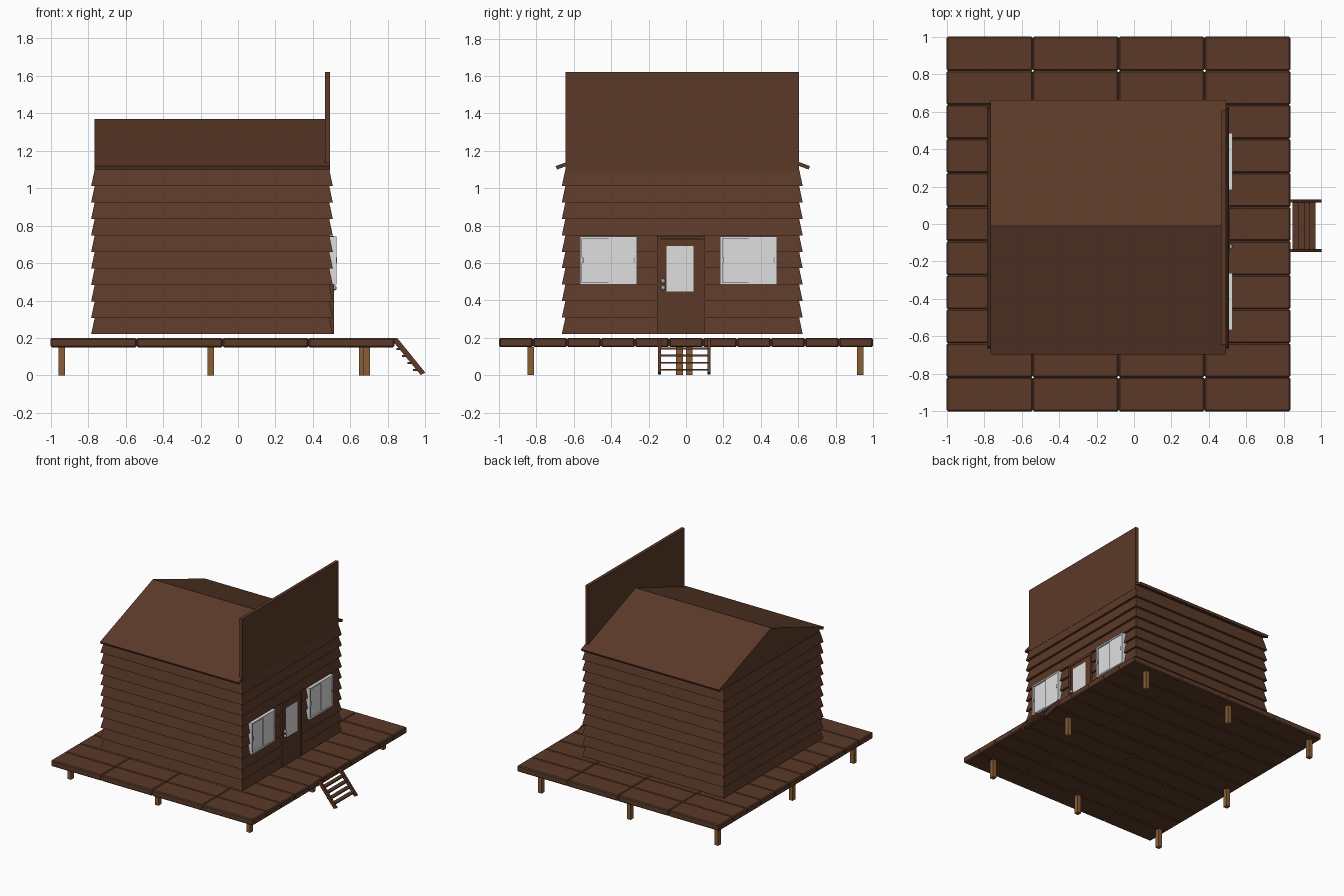
import bpy, bmesh, math
from mathutils import Matrix, Vector

if "Cube" in bpy.data.objects:
    bpy.data.objects.remove(bpy.data.objects["Cube"])


def material(name, rgb):
    m = bpy.data.materials.new(name)
    m.diffuse_color = (*rgb, 1)
    m.use_nodes = True
    m.node_tree.nodes["Principled BSDF"].inputs["Base Color"].default_value = m.diffuse_color
    return m


BROWN = material("dark brown wood", (0.105, 0.042, 0.022))
TAN = material("tan post wood", (0.25, 0.11, 0.035))
GLASS = material("pale grey glass", (0.74, 0.74, 0.74))
METAL = material("grey metal", (0.4, 0.4, 0.4))


def finish(name, bm, mat):
    bmesh.ops.recalc_face_normals(bm, faces=bm.faces)
    me = bpy.data.meshes.new(name)
    bm.to_mesh(me)
    bm.free()
    me.materials.append(mat)
    ob = bpy.data.objects.new(name, me)
    bpy.context.collection.objects.link(ob)
    return ob


def add_box(bm, x, y, z):
    """Box from (min, max) pairs."""
    size = Matrix.Diagonal((x[1] - x[0], y[1] - y[0], z[1] - z[0], 1))
    pos = Matrix.Translation((sum(x) / 2, sum(y) / 2, sum(z) / 2))
    return bmesh.ops.create_cube(bm, size=1, matrix=pos @ size)["verts"]


def boxes(name, mat, *specs):
    bm = bmesh.new()
    for s in specs:
        add_box(bm, *s)
    return finish(name, bm, mat)


def prism(name, mat, pts, axis, lo, hi):
    """Extrude a profile: axis 'x' takes (y, z) points, 'y' takes (x, z)."""
    bm = bmesh.new()
    put = (lambda p, d: (d, p[0], p[1])) if axis == "x" else (lambda p, d: (p[0], d, p[1]))
    f = bm.faces.new([bm.verts.new(put(p, lo)) for p in pts])
    g = bmesh.ops.extrude_face_region(bm, geom=[f])["geom"]
    vec = Vector((hi - lo, 0, 0)) if axis == "x" else Vector((0, hi - lo, 0))
    bmesh.ops.translate(bm, vec=vec, verts=[v for v in g if isinstance(v, bmesh.types.BMVert)])
    return finish(name, bm, mat)


# Deck: 4 x 11 planks with eased corners
bm = bmesh.new()
PX, PY = 1.835 / 4, 2 / 11
for i in range(4):
    for j in range(11):
        x0, y0 = -1 + i * PX, -1 + j * PY
        add_box(bm, (x0, x0 + PX), (y0, y0 + PY), (0.15, 0.2))
bmesh.ops.bevel(bm, geom=bm.edges[:], offset=0.007, segments=1, affect='EDGES')
finish("deck_planks", bm, BROWN)

# Posts under the deck edge
for n, (x, y) in enumerate([(-0.94, -0.83), (-0.145, -0.83), (0.687, -0.83),
                            (-0.94, -0.035), (0.663, 0.018),
                            (-0.94, 0.932), (-0.145, 0.932), (0.663, 0.932)]):
    boxes(f"deck_post_{n + 1}", TAN,
          ((x - 0.017, x + 0.017), (y - 0.018, y + 0.018), (0, 0.152)))

# Stairs: two sloping stringers and flat treads
for side, y in (("front", -0.15), ("back", 0.114)):
    prism(f"stair_stringer_{side}", BROWN,
          [(0.833, 0.2), (0.85, 0.2), (1.0, 0.015), (0.975, 0.003), (0.833, 0.175)],
          "y", y, y + 0.016)
bm = bmesh.new()
for k in range(4):
    x, z = 0.862 + 0.0295 * k, 0.142 - 0.0375 * k
    add_box(bm, (x - 0.016, x + 0.018), (-0.136, 0.116), (z - 0.005, z + 0.005))
finish("stair_treads", bm, BROWN)

# House walls: ten rows of lapped siding, each flaring at its lower edge
X0, X1, Y0, Y1 = -0.765, 0.487, -0.645, 0.605
Z0, ROW, FLARE = 0.22, 0.088, 0.019
bm = bmesh.new()
for r in range(10):
    z0 = Z0 + r * ROW
    for v in add_box(bm, (X0, X1), (Y0, Y1), (z0, z0 + ROW)):
        if v.co.z < z0 + ROW / 2:
            v.co.x += math.copysign(FLARE, v.co.x)
            v.co.y += math.copysign(FLARE, v.co.y)
finish("siding_walls", bm, BROWN)

# Gable infill and pitched roof
RIDGE, EAVE_L, EAVE_R = -0.012, -0.697, 0.663
prism("gable_infill", BROWN, [(Y0, 1.095), (Y1, 1.095), (Y1, 1.12), (RIDGE, 1.352), (Y0, 1.12)],
      "x", X0 + 0.004, X1 - 0.01)
for side, e in (("front", EAVE_L), ("back", EAVE_R)):
    prism(f"roof_{side}", BROWN,
          [(e, 1.118), (RIDGE, 1.37), (RIDGE, 1.348), (e + math.copysign(0.008, -e), 1.1)],
          "x", X0, 0.49)

# Tall false front above the entrance wall
boxes("false_front", BROWN, ((0.465, 0.491), (Y0, Y1), (1.09, 1.62)))

# Door with frame, pane and knobs
boxes("door_slab", BROWN, ((0.48, 0.508), (-0.135, 0.09), (0.22, 0.725)))
boxes("door_frame", BROWN,
      ((0.48, 0.512), (-0.155, -0.137), (0.22, 0.745)),
      ((0.48, 0.512), (0.09, 0.1), (0.22, 0.745)),
      ((0.48, 0.512), (-0.137, 0.09), (0.727, 0.745)))
boxes("door_pane", GLASS, ((0.504, 0.511), (-0.105, 0.04), (0.448, 0.69)))
for n, z in (("knob", 0.467), ("lock", 0.503)):
    bm = bmesh.new()
    bmesh.ops.create_uvsphere(bm, u_segments=12, v_segments=8, radius=0.013,
                              matrix=Matrix.Translation((0.514, -0.122, z)))
    finish(f"door_{n}", bm, METAL)

# Two sliding windows, each with a fixed and a sliding pane
for side, y0 in (("left", -0.567), ("right", 0.182)):
    y1, ym = y0 + 0.305, y0 + 0.152
    za, zb = 0.485, 0.743
    boxes(f"window_{side}_rim", GLASS,
          ((0.485, 0.525), (y0, y1), (za, za + 0.012)),
          ((0.485, 0.525), (y0, y1), (zb - 0.012, zb)),
          ((0.485, 0.525), (y0, y0 + 0.012), (za + 0.012, zb - 0.012)),
          ((0.485, 0.525), (y1 - 0.012, y1), (za + 0.012, zb - 0.012)))
    boxes(f"window_{side}_fixed_pane", GLASS, ((0.485, 0.514), (y0, ym), (za, zb)))
    boxes(f"window_{side}_sliding_pane", GLASS, ((0.485, 0.521), (ym, y1), (za, zb)))
    boxes(f"window_{side}_latches", METAL,
          ((0.515, 0.528), (y0 + 0.012, y0 + 0.018), (0.6, 0.63)),
          ((0.515, 0.528), (y1 - 0.018, y1 - 0.012), (0.6, 0.63)))
